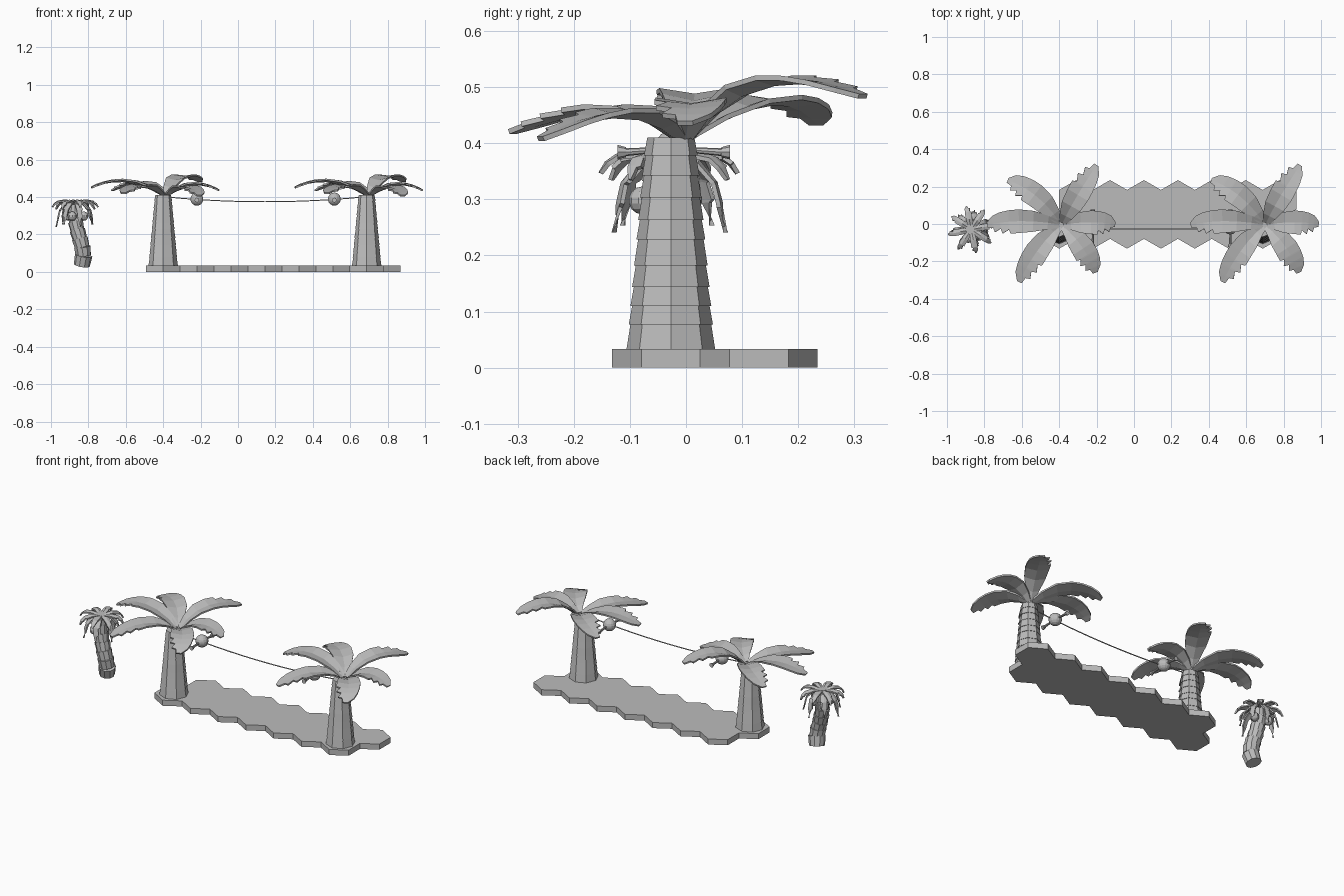
import bpy, bmesh, math
from mathutils import Vector

if "Cube" in bpy.data.objects:
    bpy.data.objects.remove(bpy.data.objects["Cube"])

grey = bpy.data.materials.new("plain grey")
grey.diffuse_color = (0.5, 0.5, 0.5, 1)
grey.use_nodes = True
grey.node_tree.nodes["Principled BSDF"].inputs["Base Color"].default_value = grey.diffuse_color


def finish(name, bm, smooth=False):
    bmesh.ops.recalc_face_normals(bm, faces=bm.faces)
    mesh = bpy.data.meshes.new(name)
    for f in bm.faces:
        f.smooth = smooth
    bm.to_mesh(mesh)
    bm.free()
    mesh.materials.append(grey)
    ob = bpy.data.objects.new(name, mesh)
    bpy.context.collection.objects.link(ob)
    return ob


def frustum(bm, p0, p1, r0, r1, sides, spin=0.0):
    """Closed tapered segment between two points; level rings when upright."""
    p0, p1 = Vector(p0), Vector(p1)
    q = (p1 - p0).to_track_quat('Z', 'Y')
    rings = []
    for p, r in ((p0, r0), (p1, r1)):
        rings.append([bm.verts.new(p + q @ Vector((r * math.cos(a), r * math.sin(a), 0)))
                      for a in (spin + 2 * math.pi * i / sides for i in range(sides))])
    for i in range(sides):
        j = (i + 1) % sides
        bm.faces.new((rings[0][i], rings[0][j], rings[1][j], rings[1][i]))
    bm.faces.new(rings[0][::-1])
    bm.faces.new(rings[1])


def bezier(a, b, c, t):
    return a * (1 - t) ** 2 + b * 2 * t * (1 - t) + c * t * t


def leaf(bm, pts, stations, notch_side, fold, thick):
    """Folded blade along a curve; stations are (t, plain width, notched width)."""
    a, b, c = (Vector(p) for p in pts)
    rows = []
    for t, plain, notched in stations:
        p = bezier(a, b, c, t)
        d = (b - a) * (1 - t) + (c - b) * t
        side = Vector((-d.y, d.x, 0)).normalized()
        wl, wr = (notched, plain) if notch_side > 0 else (plain, notched)
        up = Vector((0, 0, fold * (1 - t)))
        down = d.cross(side).normalized() * -thick
        top = [p + side * wl + up * wl, p, p - side * wr + up * wr]
        rows.append([bm.verts.new(v) for v in top] + [bm.verts.new(v + down) for v in top[::-1]])
    for r, s in zip(rows, rows[1:]):
        for i in range(6):
            j = (i + 1) % 6
            bm.faces.new((r[i], r[j], s[j], s[i]))
    for r in (rows[0], rows[-1]):
        bm.faces.new((r[0], r[1], r[4], r[5]))
        bm.faces.new((r[1], r[2], r[3], r[4]))


# Platform: two staggered rows of hexagonal tiles
W = 1.36 / 7.5
R = W / math.sqrt(3)
Y0 = -0.027
bm = bmesh.new()
for row in range(2):
    for i in range(7):
        x, y = -0.4 + W * (i + row / 2), Y0 + row * 1.5 * R
        frustum(bm, (x, y, 0), (x, y, 0.033), R, R, 6, math.pi / 6)
finish("hex_platform", bm)

# Large palms: ringed octagonal trunks with six notched leaves
JOINTS = [0.033, 0.077, 0.11, 0.144, 0.182, 0.228, 0.263, 0.303, 0.342, 0.378, 0.41]
BIG = [(0, .02, .02), (.15, .036, .036), (.35, .056, .056), (.55, .063, .063),
       (.68, .061, .065), (.70, .06, .042), (.80, .055, .06), (.82, .053, .032),
       (.91, .042, .046), (.925, .038, .022), (1, .012, .016)]
LEAVES = [  # control x, y, z, tip x, y, z, notch side (relative to trunk)
    (-.20, .035, .54, -.385, -.005, .455, 1),
    (-.10, .17, .525, -.275, .235, .44, 1),
    (.07, .12, .565, .20, .315, .488, 1),
    (.15, .02, .515, .30, 0, .44, -1),
    (.13, -.10, .495, .195, -.26, .412, -1),
    (-.11, -.10, .50, -.215, -.31, .425, 1)]
for side, tx in (("left", -0.4), ("right", -0.4 + 6 * W)):
    bm = bmesh.new()
    for z0, z1 in zip(JOINTS, JOINTS[1:]):
        rad = lambda z: 0.077 - 0.034 * (z - 0.033) / 0.377
        frustum(bm, (tx, Y0, z0), (tx, Y0, z1), rad(z0) + 0.002, rad(z1) - 0.001, 8)
    finish(side + "_palm_trunk", bm)
    bm = bmesh.new()
    for cx, cy, cz, ex, ey, ez, n in LEAVES:
        base = Vector((cx, cy, 0)).normalized() * 0.012
        leaf(bm, [(tx + .012 + base.x, base.y - .005, .412), (tx + cx, cy, cz),
                  (tx + ex, ey, ez)], BIG, n, 0.35, 0.009)
    finish(side + "_palm_leaves", bm)

# Sagging rope between the palms
bm = bmesh.new()
N = 16
rope = []
for i in range(N + 1):
    u = i / N * 2 - 1
    rope.append((0.144 + 0.51 * u, Y0, 0.375 + 0.024 * u * u))
for p, q in zip(rope, rope[1:]):
    frustum(bm, p, q, 0.003, 0.003, 6)
finish("rope", bm)

# Hanging balls with flared pegs at front and back
for side, x in (("left", -0.22), ("right", 0.515)):
    bm = bmesh.new()
    bmesh.ops.create_uvsphere(bm, u_segments=14, v_segments=9, radius=0.035)
    bmesh.ops.translate(bm, verts=bm.verts, vec=(x, Y0 + .005, 0.389))
    for s in (-1, 1):
        y = Y0 + .005
        frustum(bm, (x, y + s * .03, .388), (x, y + s * .085, .384), .005, .007, 8)
        frustum(bm, (x, y + s * .085, .384), (x, y + s * .10, .384), .009, .013, 8)
    finish(side + "_hanging_ball", bm)

# Small bent palm: trunk of overlapping flared segments
PATH = [Vector(p) for p in ((-.835, -.03, .035), (-.826, -.042, .085), (-.832, -.046, .13),
                            (-.845, -.045, .175), (-.858, -.04, .22), (-.868, -.035, .265),
                            (-.873, -.03, .315), (-.87, -.03, .375))]
bm = bmesh.new()
for i, (p, q) in enumerate(zip(PATH, PATH[1:])):
    r = 0.046 - 0.0015 * i
    frustum(bm, p, q + (q - p) * 0.08, r - 0.003, r + 0.001 if i < 6 else .03, 10)
finish("small_palm_trunk", bm)

# Small palm crown: arching upper leaves and drooping lower leaves
SMALL = [(0, .012, .012), (.3, .017, .017), (.6, .016, .018), (.63, .015, .010),
         (.8, .013, .015), (.83, .012, .007), (1, .003, .003)]
C = Vector((-.87, -.03, .378))
bm = bmesh.new()
for count, spin, reach, rise, out, tip in ((8, .2, .10, .03, .128, -.03),
                                         (7, .5, .10, .012, .098, -.125)):
    for i in range(count):
        a = spin + 2 * math.pi * i / count
        d = Vector((math.cos(a), math.sin(a), 0))
        up = Vector((0, 0, 1))
        leaf(bm, [C + d * .008, C + d * reach + up * rise, C + d * out + up * (tip - .012 * (i % 2))],
             SMALL, 1 if i % 2 else -1, -0.5, 0.008)
finish("small_palm_leaves", bm)

# Coconuts under the small crown
bm = bmesh.new()
for a in (-1.9, 0.4, 2.4):
    bm2 = bmesh.ops.create_uvsphere(bm, u_segments=10, v_segments=7, radius=0.025)
    bmesh.ops.translate(bm, verts=bm2["verts"],
                        vec=C + Vector((math.cos(a) * .05, math.sin(a) * .05, -.08)))
finish("coconuts", bm)
